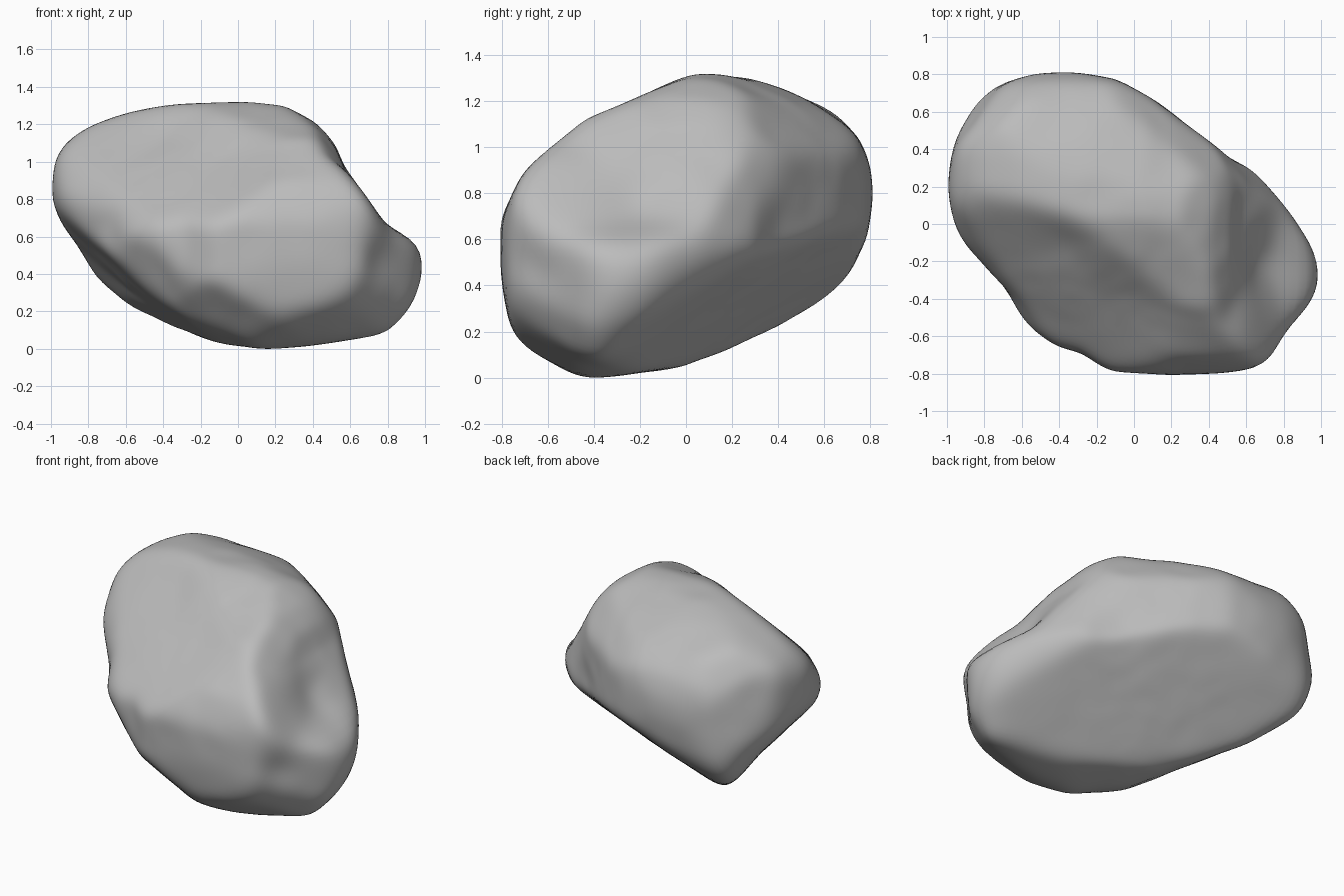
import bpy
import bmesh
from math import sin, cos, radians, exp
from mathutils import Vector, noise

default_cube = bpy.data.objects.get("Cube")
if default_cube:
    bpy.data.objects.remove(default_cube, do_unlink=True)

# Cross-section outlines of the boulder, in hundredths, around its centre
front_outline = [(-100, 18), (-98, 35), (-92, 45), (-80, 53), (-60, 60), (-35, 65), (5, 67),
                 (25, 64), (42, 55), (52, 43), (57, 31), (80, 0), (92, -4), (98, -14),
                 (100, -27), (96, -40), (90, -51), (82, -58), (65, -59), (20, -66), (0, -65),
                 (-42, -53), (-60, -45), (-75, -32), (-85, -17), (-95, -1), (-100, 8)]
side_outline = [(-81, -17), (-81, 1), (-70, 24), (-45, 47), (5, 67), (25, 65), (50, 57),
                (65, 49), (75, 38), (80, 25), (81, 13), (77, -7), (70, -22), (60, -34),
                (45, -44), (0, -60), (-45, -66), (-55, -64), (-68, -58), (-76, -42)]
plan_outline = [(-100, 20), (-95, 50), (-85, 64), (-70, 75), (-50, 81), (-30, 81), (-10, 77),
                (10, 66), (55, 33), (65, 29), (78, 16), (88, 0), (97, -15), (100, -28),
                (95, -42), (83, -55), (76, -70), (68, -76), (50, -79), (20, -81), (-12, -79),
                (-28, -68), (-42, -65), (-58, -55), (-68, -35), (-95, -8)]
corner_outline = [(-29, 85), (-2, 83), (28, 69), (46, 49), (58, 33), (65, 2), (73, -27),
                  (72, -48), (61, -68), (45, -85), (12, -84), (-21, -79), (-58, -47),
                  (-79, -8), (-76, 7), (-82, 29), (-76, 57), (-61, 75)]
end_outline = [(-15, 70), (-1, 69), (32, 44), (71, 13), (82, -4), (77, -16), (43, -47),
               (25, -69), (-8, -48), (-35, -29), (-66, -7), (-73, 7), (-70, 21), (-51, 47),
               (-35, 64)]
long_outline = [(-14, 69), (48, 64), (68, 57), (84, 55), (99, 36), (106, 1), (97, -23),
                (69, -39), (27, -55), (-2, -67), (-35, -72), (-61, -66), (-89, -47),
                (-99, -31), (-102, 4), (-96, 13), (-69, 27), (-50, 48), (-32, 63)]


def section(azimuth, tilt, outline):
    """An outline with the two axes of the plane it lies in."""
    a, e = radians(azimuth), radians(tilt)
    facing = Vector((sin(a), -cos(a), 0))
    across = Vector((cos(a), sin(a), 0))
    upward = Vector((0, 0, cos(e))) - facing * sin(e)
    points = [Vector(p) / 100 for p in outline]
    edges = list(zip(points, points[1:] + points[:1]))
    return across, upward, edges


sections = [section(0, 0, front_outline), section(90, 0, side_outline),
            section(0, 90, plan_outline), section(35, 25, corner_outline),
            section(215, 25, end_outline), section(145, -25, long_outline)]


def reach(direction, across, upward, edges):
    """Distance along a direction before its projection leaves the outline."""
    ray = Vector((direction.dot(across), direction.dot(upward)))
    best = 0
    for p, q in edges:
        side = q - p
        denom = ray.x * side.y - ray.y * side.x
        if abs(denom) < 1e-6:
            continue
        t = (p.x * side.y - p.y * side.x) / denom
        s = (p.x * ray.y - p.y * ray.x) / denom
        if -0.001 <= s <= 1.001:
            best = max(best, t)
    return best


# Hollows: centre, radius, relative depth
hollows = [(Vector((0.71, -0.22, 0.12)), 0.17, 0.08),
           (Vector((0.76, -0.68, -0.20)), 0.11, 0.03),
           (Vector((0.42, 0.40, 0.00)), 0.14, 0.03),
           (Vector((0.05, -0.45, 0.40)), 0.28, 0.05),
           (Vector((-0.36, -0.10, 0.50)), 0.14, 0.03),
           (Vector((-0.10, -0.72, -0.18)), 0.12, 0.02)]
SHARPNESS = 55
SWELL = 1.012


def boulder_point(direction):
    """Blend all the sections into one rounded surface, then weather it."""
    total = 0
    for across, upward, edges in sections:
        t = reach(direction, across, upward, edges)
        if t > 0:
            total += t ** -SHARPNESS
    point = direction * total ** (-1 / SHARPNESS)
    scale = SWELL
    for centre, radius, depth in hollows:
        scale -= depth * exp(-(point - centre).length_squared / radius ** 2)
    scale += 0.008 * noise.noise(point * 4) + 0.006 * noise.noise(point * 9)
    return point * scale


# Boulder
bm = bmesh.new()
bmesh.ops.create_icosphere(bm, subdivisions=6, radius=1)
for vert in bm.verts:
    vert.co = boulder_point(vert.co.normalized())
for _ in range(6):
    bmesh.ops.smooth_vert(bm, verts=bm.verts, factor=0.5,
                          use_axis_x=True, use_axis_y=True, use_axis_z=True)

# Rest it on the ground
lowest = min(v.co.z for v in bm.verts)
bmesh.ops.translate(bm, verts=bm.verts, vec=(0, 0, -lowest))
for face in bm.faces:
    face.smooth = True

mesh = bpy.data.meshes.new("boulder")
bm.to_mesh(mesh)
bm.free()
boulder = bpy.data.objects.new("boulder", mesh)
bpy.context.collection.objects.link(boulder)

# Stone colour
stone = bpy.data.materials.new("grey_stone")
stone.use_nodes = True
colour = (0.5, 0.5, 0.5, 1)
stone.diffuse_color = colour
shader = next(n for n in stone.node_tree.nodes if n.type == "BSDF_PRINCIPLED")
shader.inputs["Base Color"].default_value = colour
mesh.materials.append(stone)
